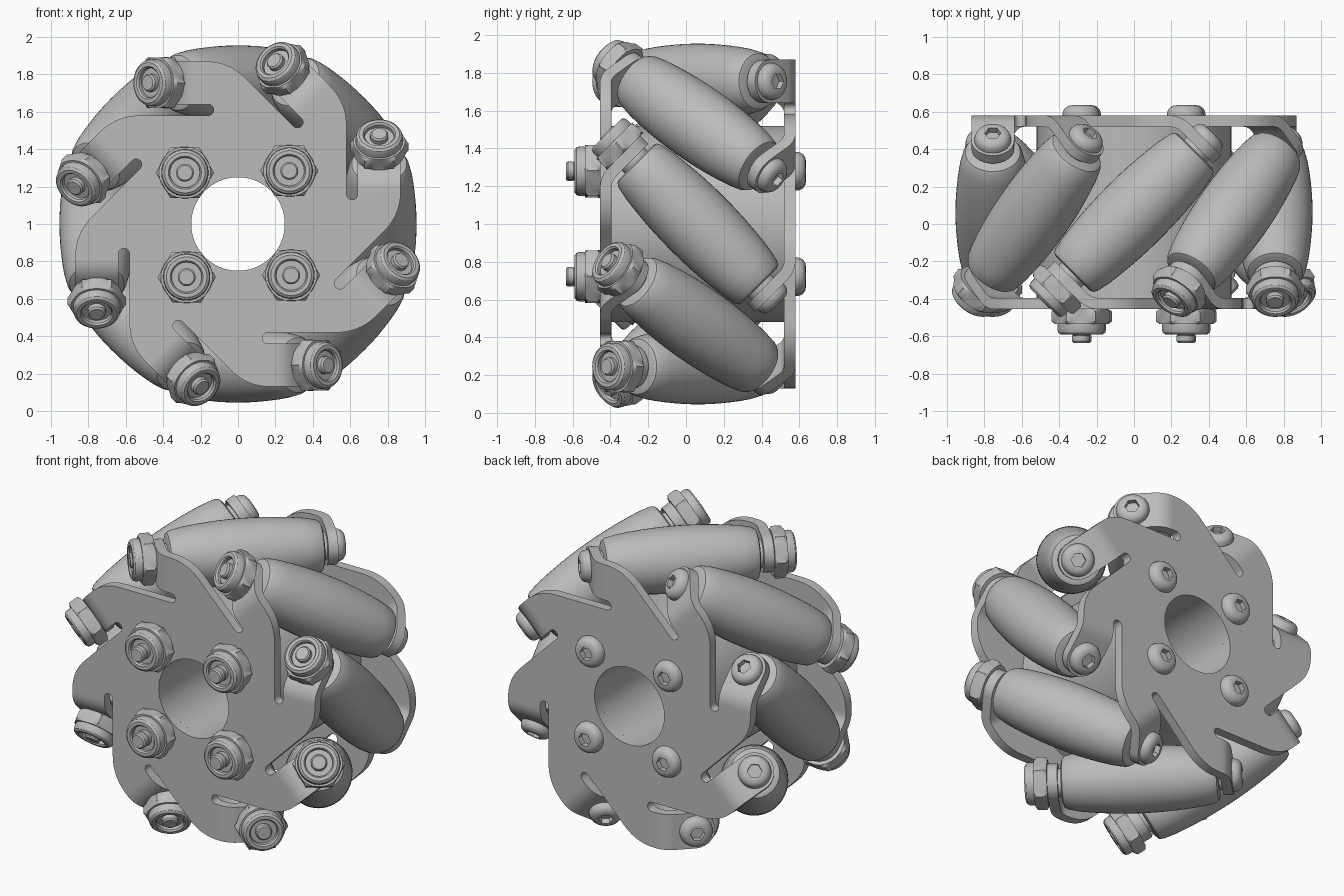
import bpy, bmesh
from math import sin, cos, pi, radians
from mathutils import Vector

cube = bpy.data.objects.get("Cube")
if cube:
    bpy.data.objects.remove(cube)

metal = bpy.data.materials.new("grey_metal")
metal.use_nodes = True
grey = (0.5, 0.5, 0.5, 1)
metal.diffuse_color = grey
metal.node_tree.nodes["Principled BSDF"].inputs["Base Color"].default_value = grey

CENTRE = Vector((0, 0.0625, 1))
AXLE_R = 0.755      # wheel centre to roller axle
PLATE_H = 0.4875    # wheel centre to middle of a side plate
SHEET = 0.06        # plate thickness
COUNT = 8
STEP = 2 * pi / COUNT
LEAN = 2 ** -0.5


def finish_mesh(bm, name):
    bmesh.ops.remove_doubles(bm, verts=bm.verts, dist=0.0001)
    bmesh.ops.recalc_face_normals(bm, faces=bm.faces)
    for f in bm.faces:
        f.smooth = True
    me = bpy.data.meshes.new(name)
    bm.to_mesh(me)
    bm.free()
    me.materials.append(metal)
    return me


def lathe(name, profile, segs=48, closed=False):
    """Spin (radius, height[, hex apothem]) points about z."""
    bm = bmesh.new()
    rings = []
    for r, h, *hexa in profile:
        ring = []
        for i in range(segs):
            a = 2 * pi * i / segs
            rad = r
            if hexa:
                rad = min(r, hexa[0] / cos((a % (pi / 3)) - pi / 6))
            ring.append(bm.verts.new((rad * cos(a), rad * sin(a), h)))
        rings.append(ring)
    pairs = list(zip(rings, rings[1:]))
    if closed:
        pairs.append((rings[-1], rings[0]))
    else:
        bm.faces.new(rings[0])
        bm.faces.new(rings[-1])
    for a, b in pairs:
        for i in range(segs):
            j = (i + 1) % segs
            bm.faces.new((a[i], a[j], b[j], b[i]))
    me = finish_mesh(bm, name)
    me.set_sharp_from_angle(angle=radians(32))
    return me


def place(name, me, pos, axis):
    ob = bpy.data.objects.new(name, me)
    bpy.context.collection.objects.link(ob)
    ob.location = pos
    ob.rotation_mode = 'QUATERNION'
    ob.rotation_quaternion = axis.to_track_quat('Z', 'Y')
    return ob


# Barrel roller: bulged profile with rounded ends
HALF = 0.463
barrel = [(0.125, -HALF), (0.147, -HALF + 0.008), (0.16, -HALF + 0.03)]
for i in range(1, 12):
    u = -1 + i / 6
    barrel.append((0.2 - 0.036 * u * u, u * (HALF - 0.03)))
barrel += [(r, -h) for r, h in reversed(barrel[:3])]
roller_mesh = lathe("roller", barrel)
axle_mesh = lathe("axle", [(0.085, -0.5), (0.085, 0.5)])

# Lock nut: chamfered hexagon, then a round collar with a recess
AP = 0.135
nut_mesh = lathe("lock_nut", [
    (0.138, 0), (0.156, 0.012, AP), (0.156, 0.066, AP), (0.138, 0.08, AP),
    (0.126, 0.08), (0.126, 0.11), (0.121, 0.125), (0.108, 0.135),
    (0.088, 0.135), (0.08, 0.125), (0.08, 0.105)])
stud_mesh = lathe("stud", [(0.048, 0), (0.048, 0.03), (0.04, 0.04)], 24)

# Domed screw head with a hexagonal socket
dome = [(0.098, 0), (0.098, 0.008)]
dome += [(0.05 + 0.046 * cos(a), 0.012 + 0.043 * sin(a))
         for a in (0.2, 0.5, 0.8, 1.2, pi / 2)]
head_mesh = lathe("screw_head", dome + [(0.044, 0.055, 0.038), (0.044, 0.02, 0.038)])


# Side plate: flat web with slots and eight bent tabs
def world(k, t, r, h=PLATE_H):
    a = k * STEP
    return (r * cos(a) - t * sin(a), -h, r * sin(a) + t * cos(a))


SLOT_T, SLOT_R, SLOT_W = 0.16, 0.61, 0.03
TAB_LO, TAB_HI = SLOT_R + SLOT_W, 0.87
BORE = 0.25
BEND_R = 0.12
FOLD_T = 0.2395                       # where web and tab planes meet
CUT = BEND_R * 0.4142                 # bend tangent length
ROOT_T = FOLD_T - CUT


def slot_end(k, start, stop):
    pts = []
    for i in range(5):
        a = start + (stop - start) * i / 4
        pts.append(world(k, SLOT_T - SLOT_W * cos(a), SLOT_R + SLOT_W * sin(a)))
    return pts


def web_outline(k):
    pts = slot_end(k, 0, pi / 2)
    pts += [world(k, ROOT_T, TAB_LO), world(k, ROOT_T, TAB_HI)]
    # rounded shoulder between the tab edge and the next slot
    corner = Vector((TAB_HI - (SLOT_R - SLOT_W) / LEAN, TAB_HI))
    reach = 0.125
    first = corner + Vector((reach, 0))
    last = corner - Vector((LEAN, LEAN)) * reach
    for i in range(11):
        u = i / 10
        p = first * (1 - u) ** 2 + corner * 2 * u * (1 - u) + last * u * u
        pts.append(world(k, p.x, p.y))
    pts += slot_end(k - 1, -pi / 2, 0)
    # central bore
    mid = Vector(world(k, SLOT_T - SLOT_W, SLOT_R))
    a0 = Vector((mid.x, mid.z)).angle_signed(Vector((1, 0)))
    for i in range(9):
        a = a0 - STEP + STEP * i / 8
        pts.append((BORE * cos(a), -PLATE_H, BORE * sin(a)))
    return pts


def tab_stations():
    """Rows of (t, h, half width) from the bend to the round tip."""
    half = (TAB_HI - TAB_LO) / 2
    rows = []
    for i in range(7):
        a = pi / 4 * i / 6
        rows.append((ROOT_T + BEND_R * sin(a), PLATE_H - BEND_R * (1 - cos(a)), half))
    for i in range(11):
        a = pi / 2 * i / 10
        along = (0.175 + half * sin(a)) * LEAN
        rows.append((FOLD_T + along, PLATE_H - along, max(half * cos(a), 0.004)))
    return rows


bm = bmesh.new()
for k in range(COUNT):
    bm.faces.new([bm.verts.new(p) for p in web_outline(k)])
    rows = [[bm.verts.new(world(k, t, AXLE_R + s * w, h)) for s in (-1, 1)]
            for t, h, w in tab_stations()]
    for a, b in zip(rows, rows[1:]):
        bm.faces.new((a[0], a[1], b[1], b[0]))
plate_mesh = finish_mesh(bm, "side_plate")

for name, turn in (("front_plate", 0), ("back_plate", pi)):
    ob = bpy.data.objects.new(name, plate_mesh)
    bpy.context.collection.objects.link(ob)
    ob.location = CENTRE
    ob.rotation_euler.z = turn
    solid = ob.modifiers.new("thickness", 'SOLIDIFY')
    solid.thickness = SHEET
    solid.offset = 0
    solid.use_even_offset = True
    split = ob.modifiers.new("sharp_edges", 'EDGE_SPLIT')
    split.split_angle = radians(32)

# Hub drum between the plates
depth = PLATE_H - SHEET / 2
hub = lathe("hub", [(BORE, -depth), (0.52, -depth), (0.52, depth), (BORE, depth)], 64, True)
place("hub", hub, CENTRE, Vector((0, -1, 0)))

# Rollers with their axles, nuts and screw heads
for k in range(COUNT):
    a = k * STEP
    pos = CENTRE + Vector((cos(a), 0, sin(a))) * AXLE_R
    axis = Vector((-sin(a), -1, cos(a))).normalized()
    face = 0.385 / LEAN
    place("roller", roller_mesh, pos, axis)
    place("roller_axle", axle_mesh, pos, axis)
    place("roller_nut", nut_mesh, pos + axis * face, axis)
    place("roller_stud", stud_mesh, pos + axis * (face + 0.1), axis)
    place("roller_screw", head_mesh, pos - axis * face, -axis)

# Hub bolts through both plates
front = Vector((0, -1, 0))
for k in range(4):
    a = radians(46 + 90 * k)
    pos = CENTRE + Vector((cos(a), 0, sin(a))) * 0.395
    face = PLATE_H + SHEET / 2
    place("hub_nut", nut_mesh, pos + front * face, front)
    place("hub_stud", stud_mesh, pos + front * (face + 0.14), front)
    place("hub_stud_base", stud_mesh, pos + front * (face + 0.102), front)
    place("hub_screw", head_mesh, pos - front * face, -front)
